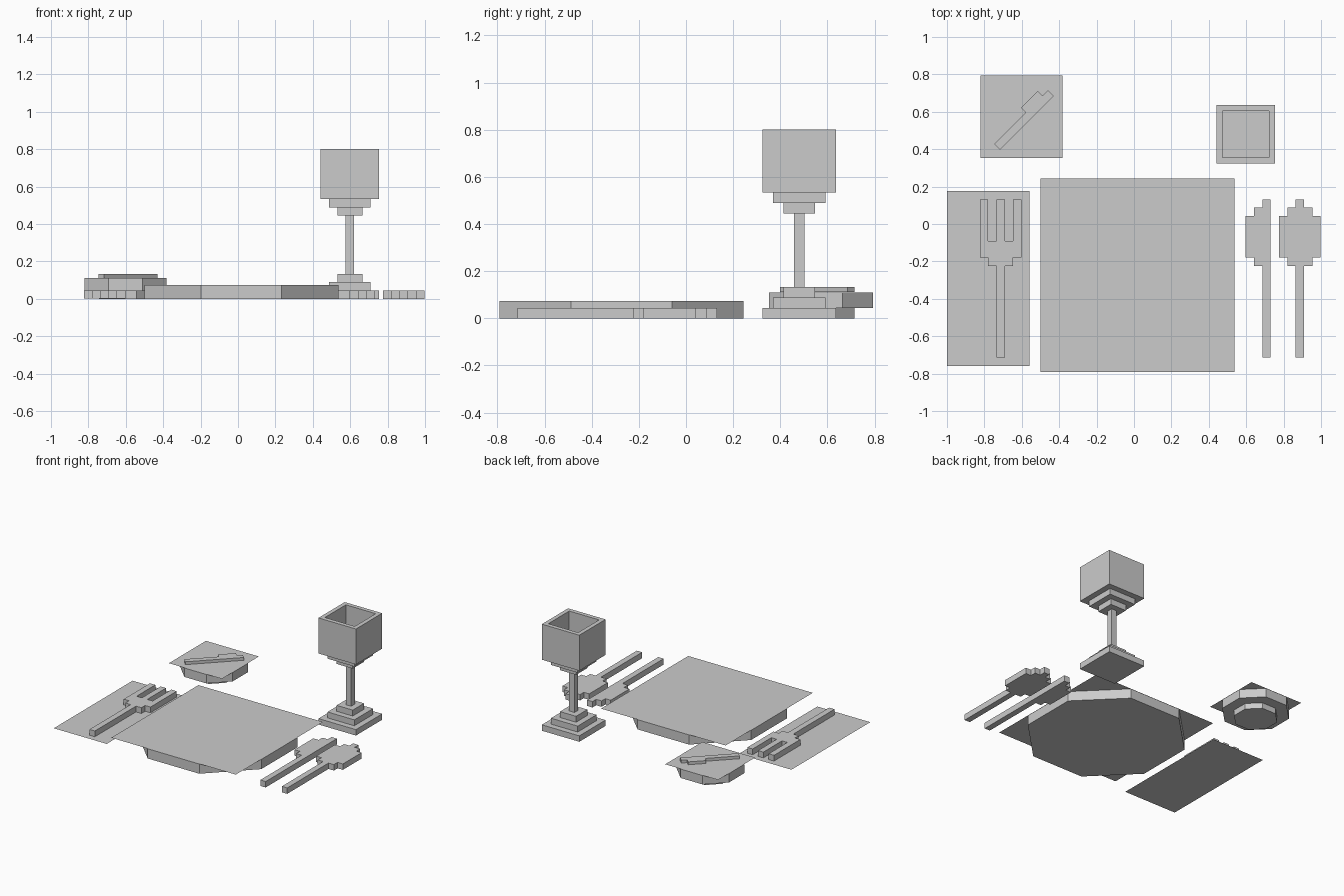
import bpy, bmesh, math
from mathutils import Matrix, Vector

if "Cube" in bpy.data.objects:
    bpy.data.objects.remove(bpy.data.objects["Cube"], do_unlink=True)

GREY = bpy.data.materials.new("plain_grey")
GREY.use_nodes = True
GREY.diffuse_color = (0.6, 0.6, 0.6, 1)
GREY.node_tree.nodes["Principled BSDF"].inputs["Base Color"].default_value = (0.6, 0.6, 0.6, 1)

C = 0.0445   # grid step shared by the cutlery and the goblet


def finish(name, bm):
    bmesh.ops.recalc_face_normals(bm, faces=bm.faces)
    mesh = bpy.data.meshes.new(name)
    bm.to_mesh(mesh)
    bm.free()
    mesh.materials.append(GREY)
    obj = bpy.data.objects.new(name, mesh)
    bpy.context.collection.objects.link(obj)
    return obj


def prism(bm, outline, z0, z1):
    """Extrude a flat outline; returns the top face."""
    face = bm.faces.new([bm.verts.new((x, y, z0)) for x, y in outline])
    if z1 == z0:
        return face
    out = bmesh.ops.extrude_face_region(bm, geom=[face], use_keep_orig=True)["geom"]
    bmesh.ops.translate(bm, vec=(0, 0, z1 - z0),
                        verts=[g for g in out if isinstance(g, bmesh.types.BMVert)])
    return next(g for g in out if isinstance(g, bmesh.types.BMFace))


def rect(x, y, hx, hy):
    return [(x - hx, y - hy), (x + hx, y - hy), (x + hx, y + hy), (x - hx, y + hy)]


def octagon(x, y, r):
    R = r / math.cos(math.pi / 8)
    angles = [(i + 0.5) * math.pi / 4 for i in range(8)]
    return [(x + R * math.cos(a), y + R * math.sin(a)) for a in angles]


def solid(name, outline, z0, z1):
    bm = bmesh.new()
    prism(bm, outline, z0, z1)
    return finish(name, bm)


def stepped(x, y, rows):
    """Outline from rows of (start, end, left, right) in grid steps."""
    right = [(r[3], v) for r in rows for v in r[:2]]
    left = [(r[2], v) for r in reversed(rows) for v in (r[1], r[0])]
    return [(x + u * C, y + v * C) for u, v in right + left]


# Dinner plate: square top sheet over an octagonal body
PX, PY, PR = 0.018, -0.274, 0.518
solid("plate_body", octagon(PX, PY, PR), 0, 0.073)
solid("plate_top", rect(PX, PY, PR, PR), 0.0745, 0.0745)

# Side dish: narrow foot, wider body, square top sheet
DX, DY, DR = -0.602, 0.573, 0.22
solid("dish_foot", octagon(DX, DY, 0.142), 0, 0.043)
solid("dish_body", octagon(DX, DY, DR), 0.043, 0.11)
solid("dish_top", rect(DX, DY, DR, DR), 0.1115, 0.1115)

# Butter knife lying diagonally on the side dish
spreader = [(-0.225, 0.788), (0.18, 0.788), (0.18, 0.831), (0.138, 0.831),
            (0.138, 0.866), (0.013, 0.866), (0.013, 0.831), (-0.225, 0.831)]
turn = Matrix.Rotation(math.pi / 4, 2)
solid("butter_knife", [turn @ Vector(p) for p in spreader], 0.111, 0.133)

# Napkin sheet with the fork on it
solid("napkin", rect(-0.78, -0.292, 0.22, 0.468), 0, 0)
FOOT = -0.714
handle, neck = (0, 11, -0.5, 0.5), (11, 12, -1.5, 1.5)
bm = bmesh.new()
fork = stepped(-0.713, FOOT, [handle, neck, (12, 14, -2.5, 2.5)])
tines = [(2.5, 19), (1.5, 19), (1.5, 14), (0.5, 14), (0.5, 19)]
tines += [(-u, v) for u, v in reversed(tines)]
tines = [(-0.713 + u * C, FOOT + v * C) for u, v in tines]
mid = len(fork) // 2
prism(bm, fork[:mid - 1] + tines + fork[mid + 1:], 0.001, C)
finish("fork", bm)

# Table knife and spoon
solid("table_knife", stepped(0.708, FOOT, [
    handle, (11, 12, -1.5, 0.5), (12, 17, -2.5, 0.5),
    (17, 18, -1.5, 0.5), (18, 19, -0.5, 0.5)]), 0, C)
solid("spoon", stepped(0.887, FOOT, [
    handle, neck, (12, 17, -2.5, 2.5),
    (17, 18, -1.5, 1.5), (18, 19, -0.5, 0.5)]), 0, C)

# Goblet: stepped foot, stem, stepped cup base and hollow cup
GX, GY = 0.598, 0.48
tiers = [("foot_low", 0, 1, 3.5), ("foot_mid", 1, 2, 2.5), ("foot_high", 2, 3, 1.5),
         ("stem", 3, 10, 0.5), ("cup_base_low", 10, 11, 1.5), ("cup_base_high", 11, 12, 2.5)]
for name, low, high, half in tiers:
    solid("goblet_" + name, rect(GX, GY, half * C, half * C), low * C, high * C)
bm = bmesh.new()
top = prism(bm, rect(GX, GY, 3.5 * C, 3.5 * C), 12 * C, 18 * C)
bmesh.ops.inset_region(bm, faces=[top], thickness=C)
floor = bmesh.ops.extrude_discrete_faces(bm, faces=[top])["faces"][0]
bmesh.ops.translate(bm, vec=(0, 0, -5.9 * C), verts=floor.verts)
finish("goblet_cup", bm)
